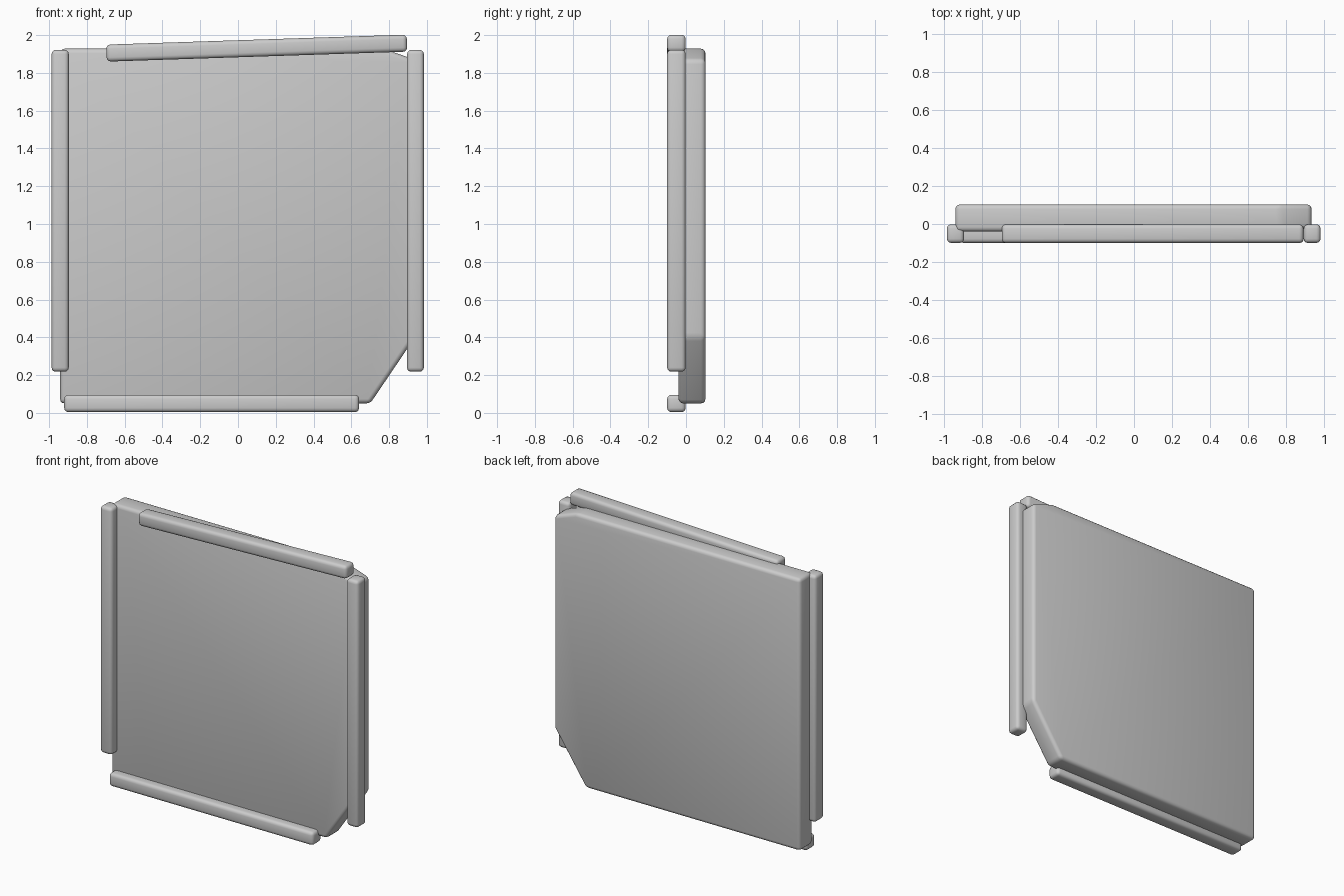
import bpy, bmesh, math

if "Cube" in bpy.data.objects:
    bpy.data.objects.remove(bpy.data.objects["Cube"])

grey = bpy.data.materials.new("light_grey")
grey.diffuse_color = (0.6, 0.6, 0.6, 1)
grey.use_nodes = True
grey.node_tree.nodes["Principled BSDF"].inputs["Base Color"].default_value = grey.diffuse_color


def finish(name, bm, bevel):
    """Turn a bmesh into a softly rounded, smooth shaded part."""
    bmesh.ops.recalc_face_normals(bm, faces=bm.faces)
    me = bpy.data.meshes.new(name)
    bm.to_mesh(me)
    bm.free()
    ob = bpy.data.objects.new(name, me)
    bpy.context.collection.objects.link(ob)
    me.materials.append(grey)
    mod = ob.modifiers.new("rounded_edges", 'BEVEL')
    mod.width = bevel
    mod.segments = 3
    mod.limit_method = 'ANGLE'
    mod.angle_limit = math.radians(15)
    bpy.context.view_layer.objects.active = ob
    ob.select_set(True)
    bpy.ops.object.modifier_apply(modifier=mod.name)
    bpy.ops.object.shade_smooth_by_angle(angle=math.radians(35))
    ob.select_set(False)
    return ob


def batten(name, x0, x1, z0, z1, tilt=0):
    bm = bmesh.new()
    bmesh.ops.create_cube(bm, size=1)
    bmesh.ops.scale(bm, vec=(x1 - x0, 0.098, z1 - z0), verts=bm.verts)
    ob = finish(name, bm, 0.022)
    ob.location = ((x0 + x1) / 2, -0.051, (z0 + z1) / 2)
    ob.rotation_euler.y = -tilt


# Main slab with two clipped corners
outline = [(-0.942, 0.05), (0.70, 0.05), (0.937, 0.40),
           (0.937, 1.87), (0.77, 1.928), (-0.942, 1.928)]
bm = bmesh.new()
front = bm.faces.new([bm.verts.new((x, -0.04, z)) for x, z in outline])
ext = bmesh.ops.extrude_face_region(bm, geom=[front], use_keep_orig=True)
bmesh.ops.translate(bm, vec=(0, 0.143, 0),
                    verts=[v for v in ext["geom"] if isinstance(v, bmesh.types.BMVert)])
finish("slab", bm, 0.024)

# Battens around the front edges; the top one sits crooked
batten("left_batten", -0.987, -0.896, 0.218, 1.922)
batten("right_batten", 0.895, 0.984, 0.218, 1.922)
batten("bottom_batten", -0.92, 0.641, 0.004, 0.096)
batten("top_batten", -0.697, 0.895, 1.886, 1.976, math.radians(1.9))
